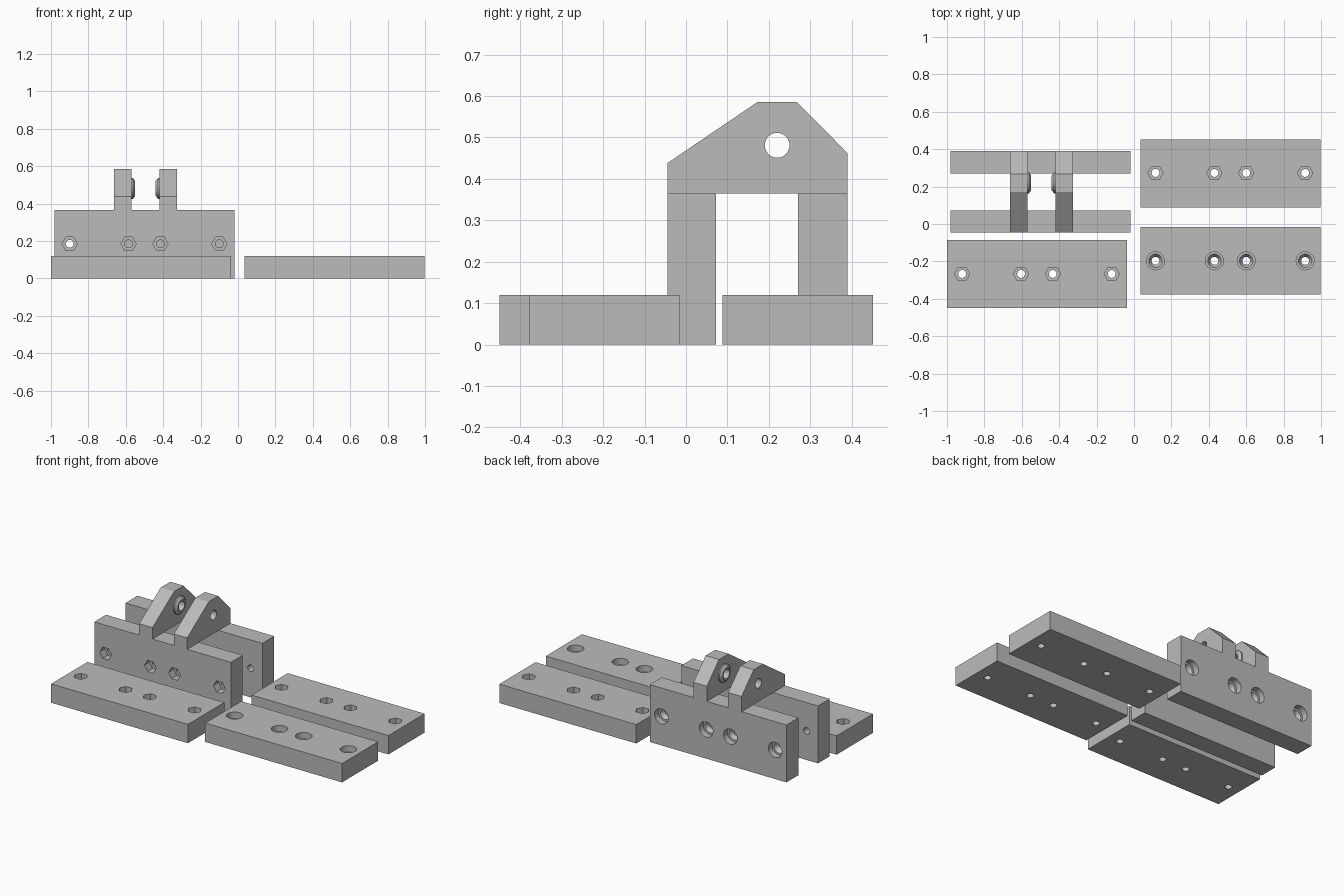
import bpy, bmesh, math
from mathutils import Matrix, Vector

if "Cube" in bpy.data.objects:
    bpy.data.objects.remove(bpy.data.objects["Cube"])

grey = bpy.data.materials.new("machined grey")
grey.diffuse_color = (0.5, 0.5, 0.5, 1)
grey.use_nodes = True
grey.node_tree.nodes["Principled BSDF"].inputs["Base Color"].default_value = grey.diffuse_color

UP = Matrix.Identity(4)                        # hole entry on top
FRONT = Matrix.Rotation(math.pi / 2, 4, 'X')   # hole entry on the -y face
BACK = Matrix.Rotation(-math.pi / 2, 4, 'X')   # hole entry on the +y face
SIDE = Matrix.Rotation(math.pi / 2, 4, 'Y')    # axis along +x


def finish(name, bm):
    bmesh.ops.recalc_face_normals(bm, faces=bm.faces[:])
    me = bpy.data.meshes.new(name)
    bm.to_mesh(me)
    bm.free()
    me.materials.append(grey)
    ob = bpy.data.objects.new(name, me)
    bpy.context.collection.objects.link(ob)
    return ob


def box(name, lo, hi):
    lo, hi = Vector(lo), Vector(hi)
    bm = bmesh.new()
    bmesh.ops.create_cube(bm, size=1)
    for v in bm.verts:
        v.co = (lo + hi) / 2 + v.co * (hi - lo)
    return finish(name, bm)


def lathe(name, profile, turn, at, segs=32):
    """Solid of revolution from (height, radius) pairs along local z."""
    bm = bmesh.new()
    rings = [[bm.verts.new((r * math.cos(2 * math.pi * i / segs),
                            r * math.sin(2 * math.pi * i / segs), h))
              for i in range(segs)] for h, r in profile]
    for a, b in zip(rings, rings[1:]):
        for i in range(segs):
            j = (i + 1) % segs
            bm.faces.new((a[i], a[j], b[j], b[i]))
    bm.faces.new(rings[0][::-1])
    bm.faces.new(rings[-1])
    bm.transform(Matrix.Translation(at) @ turn)
    return finish(name, bm)


def cut(ob, cutter):
    bpy.context.view_layer.objects.active = ob
    mod = ob.modifiers.new("cut", 'BOOLEAN')
    mod.operation = 'DIFFERENCE'
    mod.solver = 'EXACT'
    mod.object = cutter
    bpy.ops.object.modifier_apply(modifier=mod.name)
    bpy.data.objects.remove(cutter)


def smooth(ob):
    bpy.ops.object.select_all(action='DESELECT')
    ob.select_set(True)
    bpy.context.view_layer.objects.active = ob
    bpy.ops.object.shade_smooth_by_angle(angle=math.radians(30))


BORE = [(-0.2, 0.021), (0.05, 0.021)]
HEX = [(-0.05, 0.041), (0.05, 0.041)]
SINK = [(-0.065, 0.021), (-0.04, 0.036), (-0.04, 0.048), (0.05, 0.048)]


def drill(ob, turn, centre, recess, segs):
    """Four bolt holes in two symmetric pairs, each with an entry recess."""
    for dx in (-0.4, -0.085, 0.085, 0.4):
        at = Vector(centre) + Vector((dx, 0, 0))
        cut(ob, lathe("bore", BORE, turn, at))
        cut(ob, lathe("recess", recess, turn, at, segs))
    smooth(ob)


# Flat plates
T = 0.12
left = box("front_left_plate", (-1, -0.45, 0), (-0.037, -0.085, T))
drill(left, UP, (-0.519, -0.267, T), HEX, 6)
right = box("front_right_plate", (0.034, -0.378, 0), (0.997, -0.015, T))
drill(right, UP, (0.515, -0.197, T), SINK, 32)
rear = box("back_right_plate", (0.034, 0.088, 0), (0.997, 0.452, T))
drill(rear, UP, (0.515, 0.273, T), HEX, 6)

# Upright plates
front = box("front_upright", (-0.98, -0.045, 0), (-0.018, 0.073, 0.365))
drill(front, FRONT, (-0.5, -0.045, 0.185), HEX, 6)
back = box("back_upright", (-0.98, 0.27, 0), (-0.018, 0.39, 0.365))
drill(back, BACK, (-0.5, 0.39, 0.185), SINK, 32)

# Lugs bridging the uprights, with chamfered bosses on their inner faces
OUTLINE = [(-0.045, 0.365), (-0.045, 0.438), (0.172, 0.585),
           (0.268, 0.585), (0.39, 0.462), (0.39, 0.365)]
for name, x0, x1, inner, side in (("left", -0.664, -0.57, -0.57, 1),
                                  ("right", -0.42, -0.326, -0.42, -1)):
    bm = bmesh.new()
    face = bm.faces.new([bm.verts.new((x0, y, z)) for y, z in OUTLINE])
    ext = bmesh.ops.extrude_face_region(bm, geom=[face])["geom"]
    bmesh.ops.translate(bm, vec=(x1 - x0, 0, 0),
                        verts=[v for v in ext if isinstance(v, bmesh.types.BMVert)])
    lug = finish(name + "_lug", bm)
    turn = SIDE if side > 0 else Matrix.Rotation(-math.pi / 2, 4, 'Y')
    boss = lathe(name + "_boss", [(0, 0.056), (0.008, 0.056), (0.02, 0.04)],
                 turn, (inner, 0.22, 0.481))
    for part in (lug, boss):
        cut(part, lathe("pin_hole", [(-0.2, 0.03), (0.2, 0.03)], SIDE,
                        ((x0 + x1) / 2, 0.22, 0.481)))
        smooth(part)
